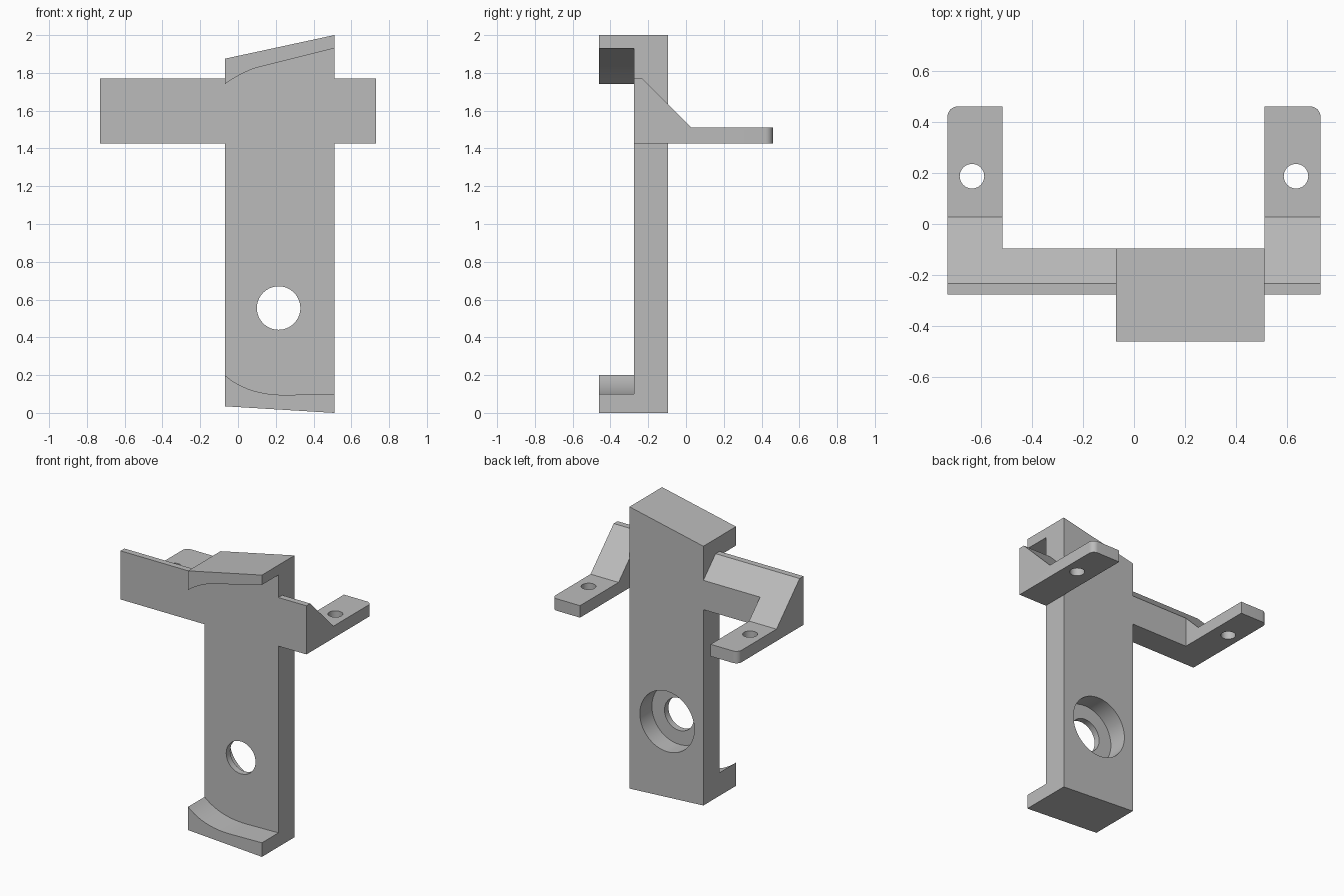
import bpy, bmesh, math
from mathutils import Matrix, Vector

cube = bpy.data.objects.get("Cube")
if cube:
    bpy.data.objects.remove(cube, do_unlink=True)

# One plain grey material
grey = bpy.data.materials.new("plain grey")
grey.use_nodes = True
colour = (0.5, 0.5, 0.5, 1)
grey.diffuse_color = colour
bsdf = next(n for n in grey.node_tree.nodes if n.type == 'BSDF_PRINCIPLED')
bsdf.inputs["Base Color"].default_value = colour

# Shared dimensions
X0, X1 = -0.07, 0.51                        # column sides
LIP_Y, FRONT_Y, BACK_Y, TIP_Y = -0.46, -0.275, -0.095, 0.46
ARM_X = 0.73
ARM_BOTTOM, ARM_TOP, PLATE_TOP = 1.425, 1.77, 1.51


def link(name, bm):
    bmesh.ops.recalc_face_normals(bm, faces=bm.faces)
    mesh = bpy.data.meshes.new(name)
    bm.to_mesh(mesh)
    bm.free()
    mesh.materials.append(grey)
    obj = bpy.data.objects.new(name, mesh)
    bpy.context.collection.objects.link(obj)
    return obj


def activate(obj):
    bpy.ops.object.select_all(action='DESELECT')
    obj.select_set(True)
    bpy.context.view_layer.objects.active = obj


def prism(name, points, axis, start, end, round_at=None):
    """Extrude an (x, z) profile along y, or a (y, z) profile along x."""
    bm = bmesh.new()
    place = (lambda a, b: (a, start, b)) if axis == 'Y' else (lambda a, b: (start, a, b))
    face = bm.faces.new([bm.verts.new(place(*p)) for p in points])
    moved = bmesh.ops.extrude_face_region(bm, geom=[face])["geom"]
    step = Vector((0, end - start, 0) if axis == 'Y' else (end - start, 0, 0))
    bmesh.ops.translate(bm, vec=step, verts=[v for v in moved if isinstance(v, bmesh.types.BMVert)])
    if round_at:
        edges = [e for e in bm.edges if all(
            abs(v.co.x - round_at[0]) < 1e-4 and abs(v.co.y - round_at[1]) < 1e-4 for v in e.verts)]
        bmesh.ops.bevel(bm, geom=edges, offset=0.04, segments=8, profile=0.5, affect='EDGES')
    return link(name, bm)


def drill(obj, centre, radius, depth, along_y=False):
    bm = bmesh.new()
    turn = Matrix.Rotation(math.pi / 2, 4, 'X') if along_y else Matrix.Identity(4)
    bmesh.ops.create_cone(bm, cap_ends=True, segments=64, radius1=radius, radius2=radius,
                          depth=depth, matrix=Matrix.Translation(centre) @ turn)
    cutter = link("hole_cutter", bm)
    cutter.hide_render = True
    mod = obj.modifiers.new("hole", 'BOOLEAN')
    mod.operation = 'DIFFERENCE'
    mod.solver = 'EXACT'
    mod.object = cutter
    activate(obj)
    bpy.ops.object.modifier_apply(modifier=mod.name)
    bpy.data.objects.remove(cutter, do_unlink=True)


def curve(a, b, c, steps=16):
    a, b, c = Vector(a), Vector(b), Vector(c)
    return [tuple(a.lerp(b, i / steps).lerp(b.lerp(c, i / steps), i / steps))
            for i in range(steps + 1)]


# Upright column with slanted ends and a counterbored hole
bottom = [(X0, 0.035), (X1, 0)]
top = [(X1, 2.0), (X0, 1.875)]
column = prism("column", bottom + top, 'Y', FRONT_Y, BACK_Y)
drill(column, (0.215, FRONT_Y, 0.555), 0.115, 1, along_y=True)
bore_depth = 0.135
drill(column, (0.215, BACK_Y, 0.555), 0.214, 2 * bore_depth, along_y=True)

# Curved lips at both ends of the column
under = curve((X0, 1.74), (0.03, 1.811), (0.12, 1.833)) + [(X1, 1.93)]
upper_lip = prism("upper_lip", under + top, 'Y', LIP_Y, FRONT_Y)
over = curve((X0, 0.2), (0.05, 0.095), (0.25, 0.095)) + [(X1, 0.1)]
lower_lip = prism("lower_lip", bottom + over[::-1], 'Y', LIP_Y, FRONT_Y)

# Crossbar linking the column to the far bracket
ridge = [(FRONT_Y, ARM_BOTTOM), (FRONT_Y, ARM_TOP), (-0.232, ARM_TOP)]
bar_profile = ridge + [(BACK_Y, 1.633), (BACK_Y, ARM_BOTTOM)]
crossbar = prism("crossbar", bar_profile, 'X', -0.515, X0)

# Mounting brackets with a sloped rib, rounded corner and screw hole
bracket_profile = ridge + [(0.028, PLATE_TOP), (TIP_Y, PLATE_TOP), (TIP_Y, ARM_BOTTOM)]
parts = [column, upper_lip, lower_lip, crossbar]
for name, side, inner in (("right_bracket", -1, 0.515), ("left_bracket", 1, X1)):
    bracket = prism(name, bracket_profile, 'X', side * inner, side * ARM_X,
                    round_at=(side * ARM_X, TIP_Y))
    drill(bracket, (side * 0.634, 0.187, ARM_BOTTOM), 0.048, 0.5)
    parts.append(bracket)

# Smooth the curved walls, keep the edges sharp
for part in parts:
    activate(part)
    bpy.ops.object.shade_smooth_by_angle(angle=math.radians(30))
